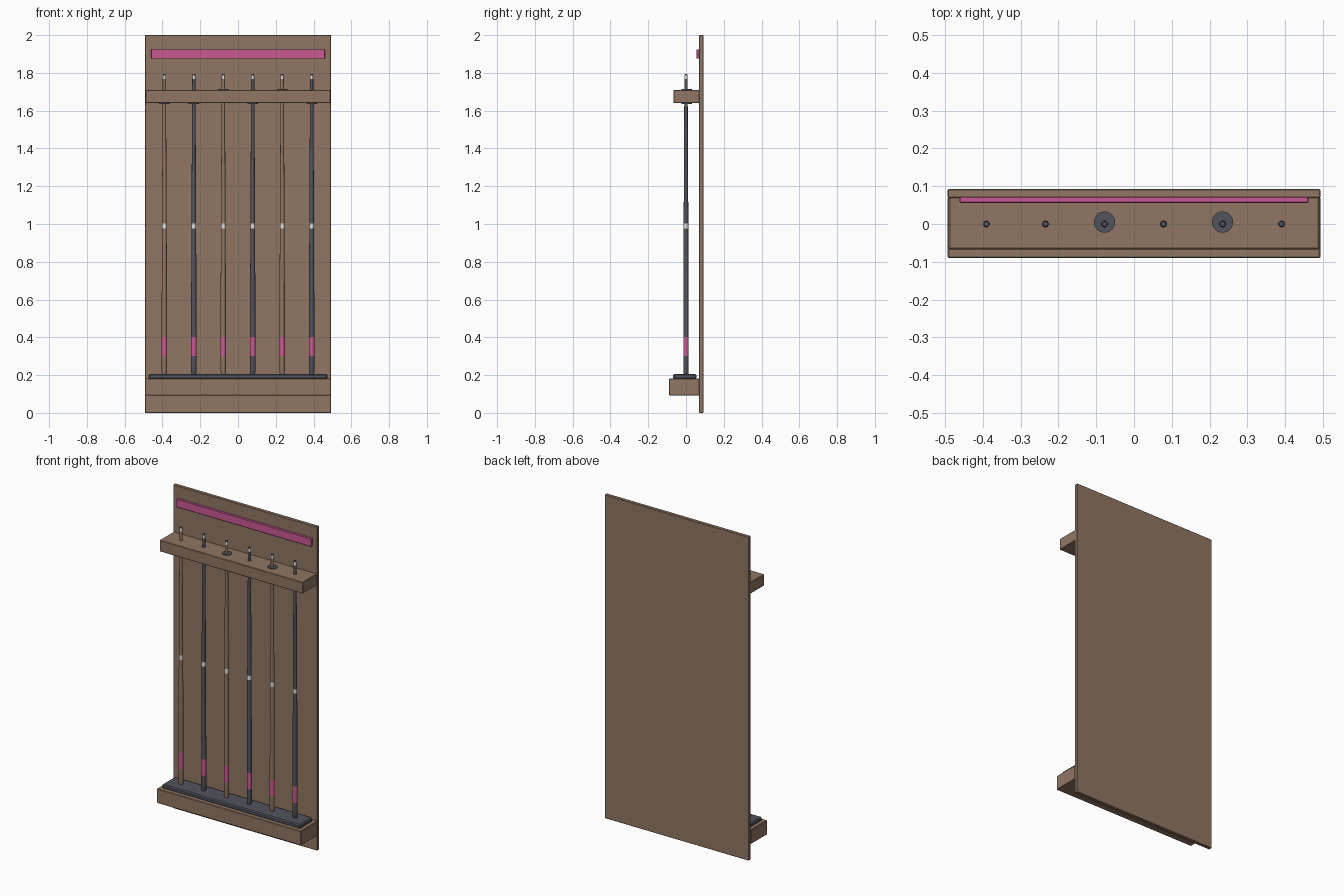
import bpy
import bmesh
import math

if "Cube" in bpy.data.objects:
    bpy.data.objects.remove(bpy.data.objects["Cube"], do_unlink=True)


def material(name, rgb):
    m = bpy.data.materials.new(name)
    m.use_nodes = True
    m.diffuse_color = (*rgb, 1)
    m.node_tree.nodes["Principled BSDF"].inputs["Base Color"].default_value = (*rgb, 1)
    return m


WOOD = material("brown wood", (0.28, 0.18, 0.125))
DARK = material("dark slate", (0.085, 0.088, 0.11))
PINK = material("pink", (0.6, 0.1, 0.3))
WHITE = material("off white", (0.75, 0.75, 0.75))


def add_object(name, bm, mats):
    mesh = bpy.data.meshes.new(name)
    bm.to_mesh(mesh)
    bm.free()
    for m in mats:
        mesh.materials.append(m)
    obj = bpy.data.objects.new(name, mesh)
    bpy.context.collection.objects.link(obj)
    return obj


def box(name, mat, width, y0, y1, z0, z1, bevel):
    """Bevelled box centred on x."""
    bm = bmesh.new()
    bmesh.ops.create_cube(bm, size=1)
    for v in bm.verts:
        v.co.x *= width
        v.co.y = y1 if v.co.y > 0 else y0
        v.co.z = z1 if v.co.z > 0 else z0
    obj = add_object(name, bm, [mat])
    mod = obj.modifiers.new("edge bevel", "BEVEL")
    mod.width = bevel
    mod.segments = 1
    return obj


def turned(name, x, y, profile, mats, sides=16):
    """Lathe a list of (radius, height, material of the section above)."""
    bm = bmesh.new()
    rings = []
    for r, z, _ in profile:
        rings.append([bm.verts.new((x + r * math.cos(math.tau * i / sides),
                                    y + r * math.sin(math.tau * i / sides), z))
                      for i in range(sides)])
    for k in range(len(rings) - 1):
        low, high = rings[k], rings[k + 1]
        for i in range(sides):
            j = (i + 1) % sides
            face = bm.faces.new((low[i], low[j], high[j], high[i]))
            face.material_index = profile[k][2]
            face.smooth = True
    bm.faces.new(rings[0][::-1]).material_index = profile[0][2]
    bm.faces.new(rings[-1]).material_index = profile[-1][2]
    for edge in bm.edges:
        if len(edge.link_faces) == 2 and edge.calc_face_angle() > math.radians(35):
            edge.smooth = False
    return add_object(name, bm, mats)


# Rack: back panel, shelves, foot mat and header strip
box("back_panel", WOOD, 0.985, 0.07, 0.092, 0, 2, 0.002)
box("top_shelf", WOOD, 0.98, -0.067, 0.072, 1.64, 1.71, 0.003)
box("bottom_shelf", WOOD, 0.985, -0.09, 0.072, 0.093, 0.182, 0.003)
box("foot_mat", DARK, 0.945, -0.068, 0.056, 0.18, 0.206, 0.006)
box("header_strip", PINK, 0.922, 0.056, 0.072, 1.875, 1.925, 0.002)

# Cue profile; material slots: body, pink wrap, white, dark
BODY, WRAP, BAND, TIP = range(4)
CUE = [
    (0.011, 0.202, BODY), (0.0145, 0.218, BODY), (0.0145, 0.302, WRAP),
    (0.0145, 0.403, BODY), (0.0125, 0.976, BAND), (0.0125, 1.003, BODY),
    (0.0085, 1.767, BAND), (0.008, 1.786, TIP), (0.0065, 1.793, TIP),
]

# Six cues, alternating wood and dark, each with a collar at the top shelf
for n in range(6):
    x = (n - 2.5) * 0.156
    body = DARK if n % 2 else WOOD
    turned(f"cue_{n + 1}", x, 0, CUE, [body, PINK, WHITE, DARK])
    z = 1.708 if n in (2, 4) else 1.636
    turned(f"collar_{n + 1}", x, 0.005, [(0.028, z, 0), (0.028, z + 0.006, 0)], [DARK], 24)
